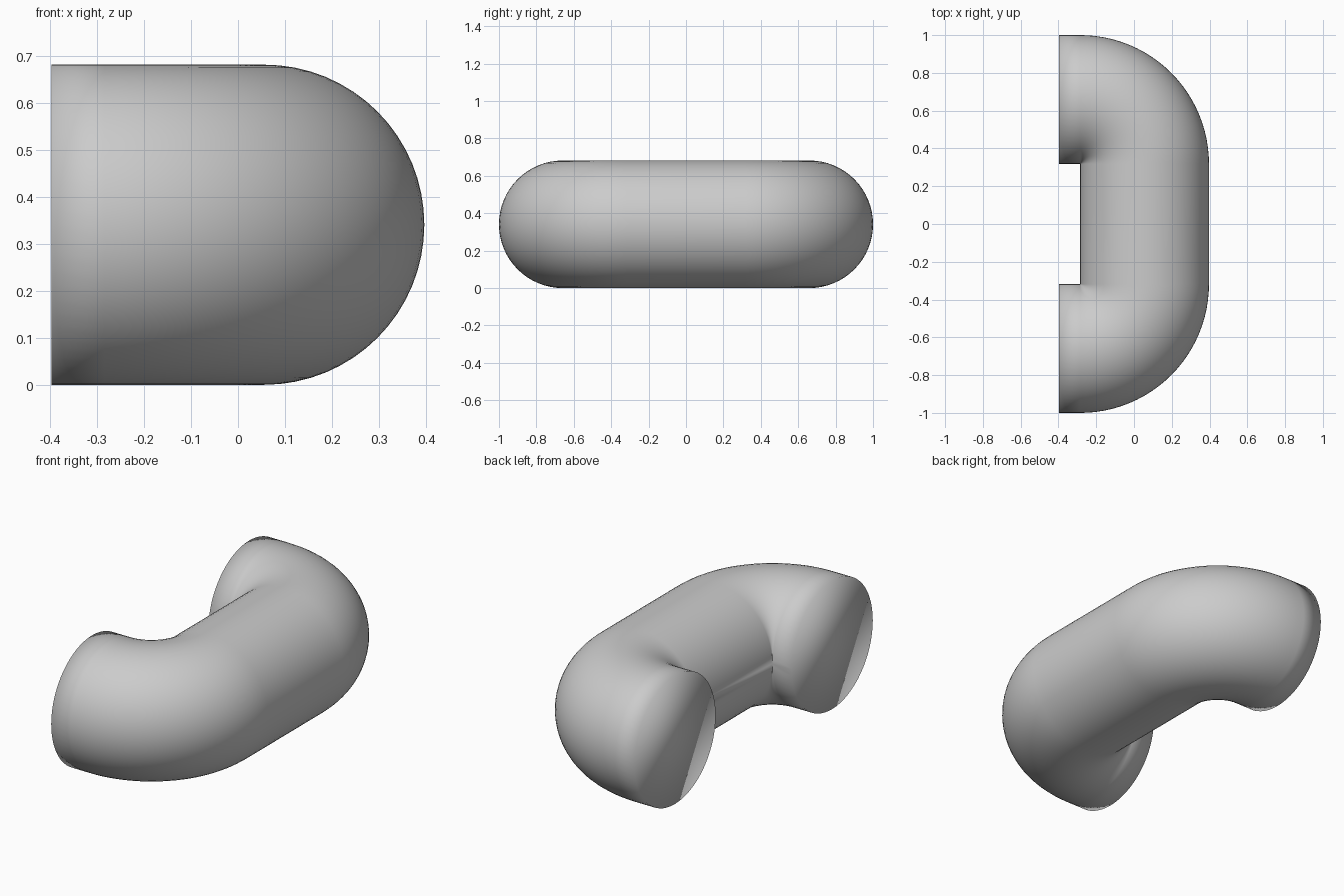
import bpy, bmesh
from math import sin, cos, pi

if "Cube" in bpy.data.objects:
    bpy.data.objects.remove(bpy.data.objects["Cube"])

R = 0.341            # tube radius; also the bend radius, so the inner corner pinches to a point
CX, CY = -0.285, 0.318   # centre of the bend
END_X = -0.397       # flat end plane
SIDES, STEPS = 64, 24

# Path stations: (x, y, outward direction in the xy plane)
half = [(END_X, CY + R, 0.0, 1.0)]
for i in range(STEPS + 1):
    a = pi / 2 * (1 - i / STEPS)
    half.append((CX + R * cos(a), CY + R * sin(a), cos(a), sin(a)))
path = half + [(x, -y, dx, -dy) for x, y, dx, dy in reversed(half)]

# Sweep the round section along the path
bm = bmesh.new()
rings = []
for x, y, dx, dy in path:
    ring = []
    for j in range(SIDES):
        t = 2 * pi * j / SIDES
        o = R * cos(t)
        ring.append(bm.verts.new((x + dx * o, y + dy * o, R + R * sin(t))))
    rings.append(ring)
for a, b in zip(rings, rings[1:]):
    for j in range(SIDES):
        k = (j + 1) % SIDES
        bm.faces.new((a[j], a[k], b[k], b[j]))

# Flat end caps
bm.faces.new(rings[0])
bm.faces.new(rings[-1])

# Merge the pinched inner corners
bmesh.ops.remove_doubles(bm, verts=bm.verts, dist=1e-5)
bmesh.ops.recalc_face_normals(bm, faces=bm.faces)
for f in bm.faces:
    f.smooth = True

mesh = bpy.data.meshes.new("handle")
bm.to_mesh(mesh)
bm.free()
handle = bpy.data.objects.new("handle", mesh)
bpy.context.collection.objects.link(handle)
